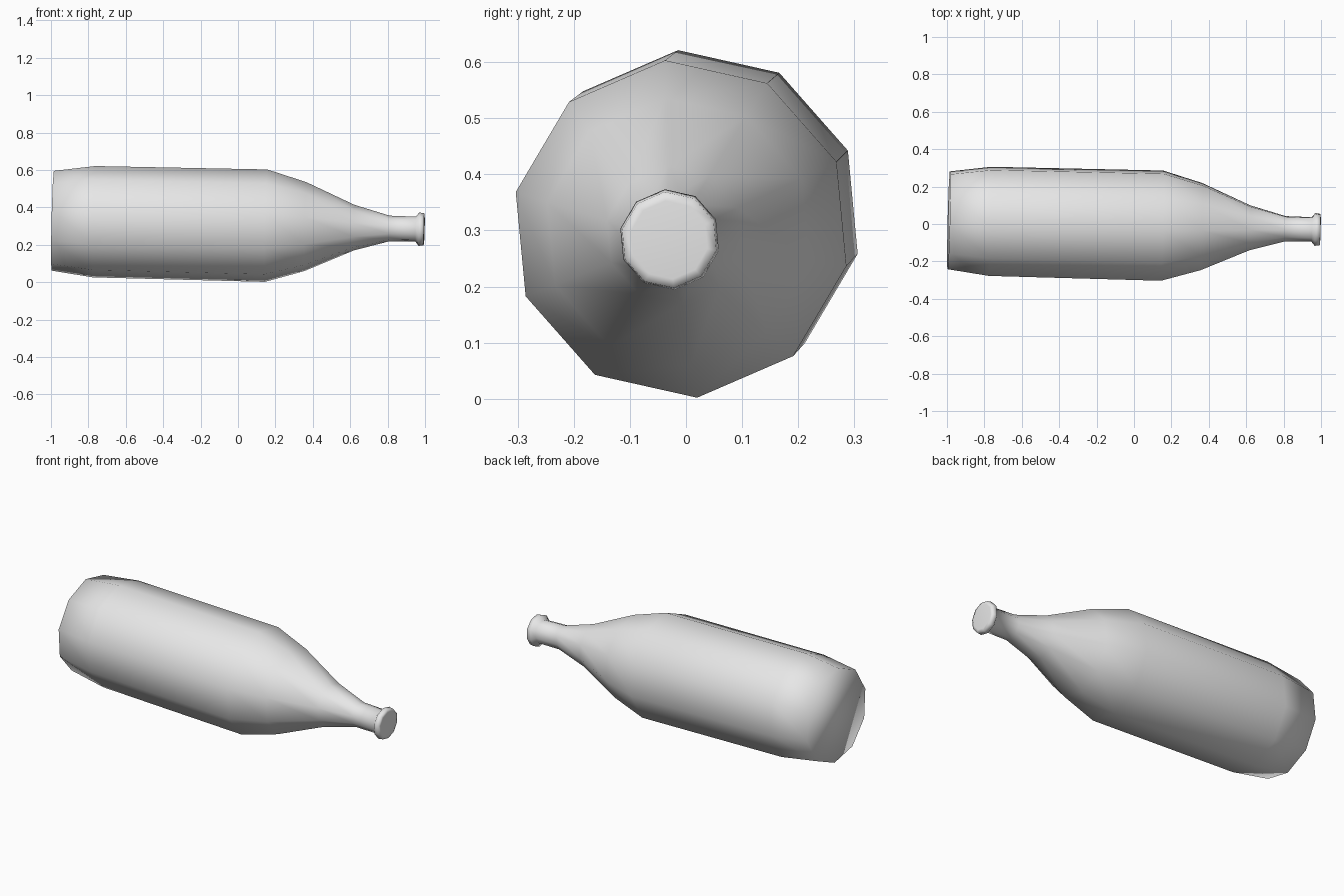
import bpy, bmesh, math
from mathutils import Vector

old = bpy.data.objects.get("Cube")
if old:
    bpy.data.objects.remove(old, do_unlink=True)

SIDES = 10
START = math.radians(95.4)

# Slightly tilted long axis of the lying bottle
axis = Vector((1, -0.025, -0.023)).normalized()
centre = Vector((0, -0.005, 0.306))
v = (Vector((0, 0, 1)) - axis * axis.z).normalized()
u = v.cross(axis)

# Profile from base to mouth: distance along the axis, radius
profile = [
    (-0.991, 0.268), (-0.77, 0.299),                # base taper
    (0.15, 0.302), (0.36, 0.239), (0.62, 0.123),    # body and shoulder
    (0.81, 0.069), (0.95, 0.067),                   # neck
    (0.968, 0.09), (0.995, 0.086), (0.997, 0.07),   # lip and mouth
]

grey = bpy.data.materials.new("light grey")
grey.use_nodes = True
colour = (0.8, 0.8, 0.8, 1)
grey.diffuse_color = colour
grey.node_tree.nodes["Principled BSDF"].inputs["Base Color"].default_value = colour


def ring(bm, along, radius):
    """One polygon ring of vertices around the axis."""
    verts = []
    for i in range(SIDES):
        a = START + i * math.tau / SIDES
        offset = u * math.cos(a) + v * math.sin(a)
        verts.append(bm.verts.new(centre + axis * along + offset * radius))
    return verts


# Bottle: rings bridged with quads, closed at both ends
bm = bmesh.new()
rings = [ring(bm, s, r) for s, r in profile]
for a, b in zip(rings, rings[1:]):
    for i in range(SIDES):
        j = (i + 1) % SIDES
        bm.faces.new((a[i], a[j], b[j], b[i]))
bm.faces.new(rings[0][::-1])
bm.faces.new(rings[-1])
bmesh.ops.recalc_face_normals(bm, faces=bm.faces)
for f in bm.faces:
    f.smooth = True

mesh = bpy.data.meshes.new("bottle")
bm.to_mesh(mesh)
bm.free()
mesh.materials.append(grey)
bottle = bpy.data.objects.new("bottle", mesh)
bpy.context.collection.objects.link(bottle)
